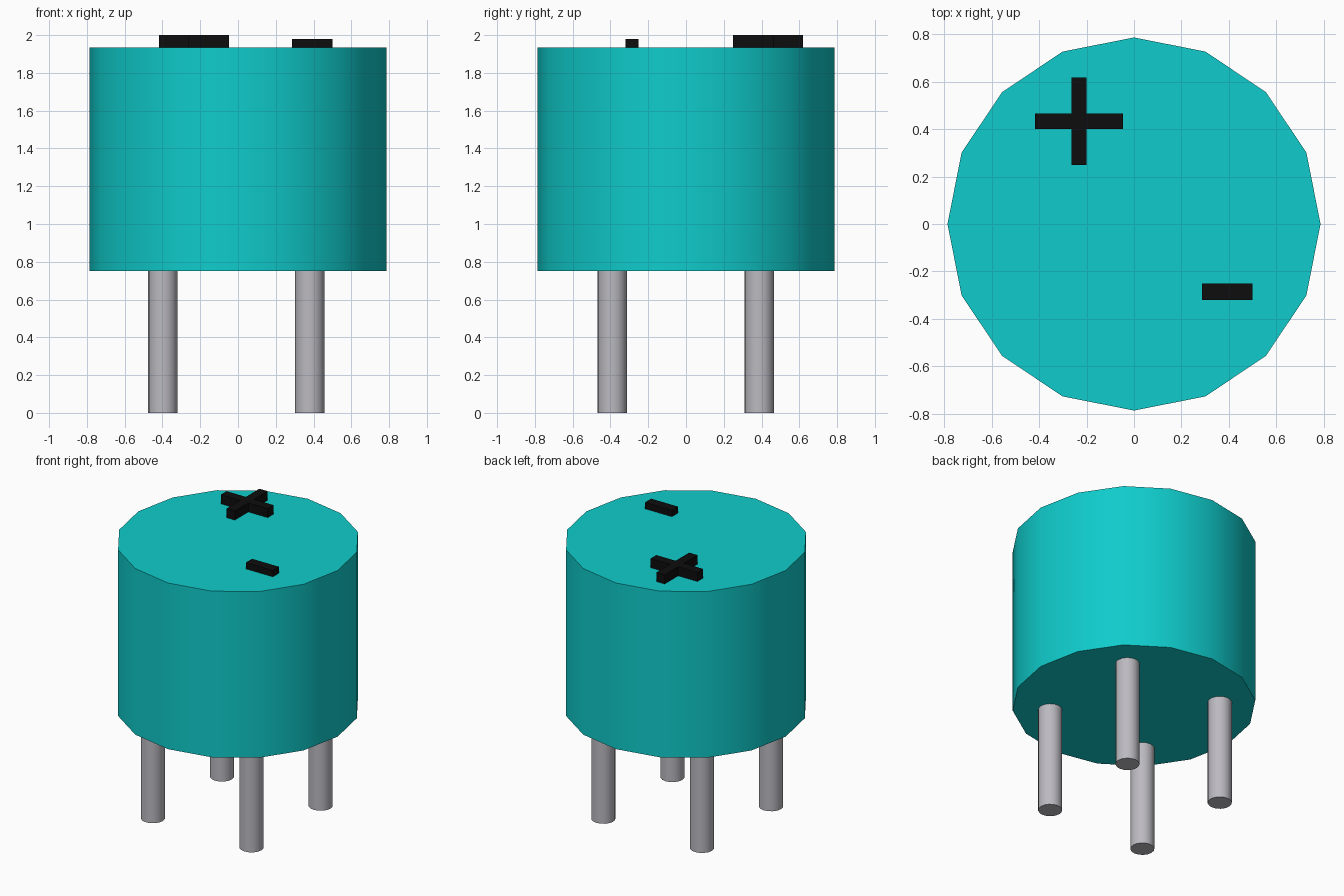
import bpy
import math

cube = bpy.data.objects.get("Cube")
if cube:
    bpy.data.objects.remove(cube, do_unlink=True)


def make_material(name, rgb):
    mat = bpy.data.materials.new(name)
    mat.use_nodes = True
    color = (*rgb, 1.0)
    mat.diffuse_color = color
    mat.node_tree.nodes["Principled BSDF"].inputs["Base Color"].default_value = color
    return mat


teal = make_material("teal", (0.005, 0.6, 0.6))
grey = make_material("pin grey", (0.5, 0.49, 0.53))
black = make_material("black", (0.004, 0.004, 0.004))


def finish(name, mat):
    obj = bpy.context.object
    obj.name = name
    obj.data.materials.append(mat)
    return obj


def cylinder(name, mat, sides, radius, x, y, z0, z1):
    bpy.ops.mesh.primitive_cylinder_add(vertices=sides, radius=radius, depth=z1 - z0,
                                        location=(x, y, (z0 + z1) / 2))
    bpy.ops.object.shade_smooth_by_angle(angle=math.radians(40))
    return finish(name, mat)


def box(name, mat, x, y, z0, z1, width, depth):
    bpy.ops.mesh.primitive_cube_add(size=1, location=(x, y, (z0 + z1) / 2))
    bpy.context.object.scale = (width, depth, z1 - z0)
    bpy.ops.object.transform_apply(location=False, rotation=False, scale=True)
    return finish(name, mat)


# Round housing
BOTTOM, TOP = 0.75, 1.935
cylinder("housing", teal, 16, 0.787, 0, 0, BOTTOM, TOP)

# Four pins under the housing
for side, x in (("right", -0.398), ("left", 0.38)):
    for end, y in (("front", -0.39), ("back", 0.388)):
        cylinder(f"pin_{end}_{side}", grey, 16, 0.078, x, y, 0, BOTTOM)

# Plus mark: a long bar with two stubs meeting its sides
PX, PY, SPAN, BAR = -0.232, 0.434, 0.37, 0.065
box("plus_bar", black, PX, PY, TOP, 2.0, SPAN, BAR)
stub = (SPAN - BAR) / 2
for end, sign in (("front", -1), ("back", 1)):
    box(f"plus_stub_{end}", black, PX, PY + sign * (BAR + stub) / 2, TOP, 2.0, BAR, stub)

# Minus mark
box("minus_bar", black, 0.393, -0.286, TOP, 1.98, 0.213, 0.07)
